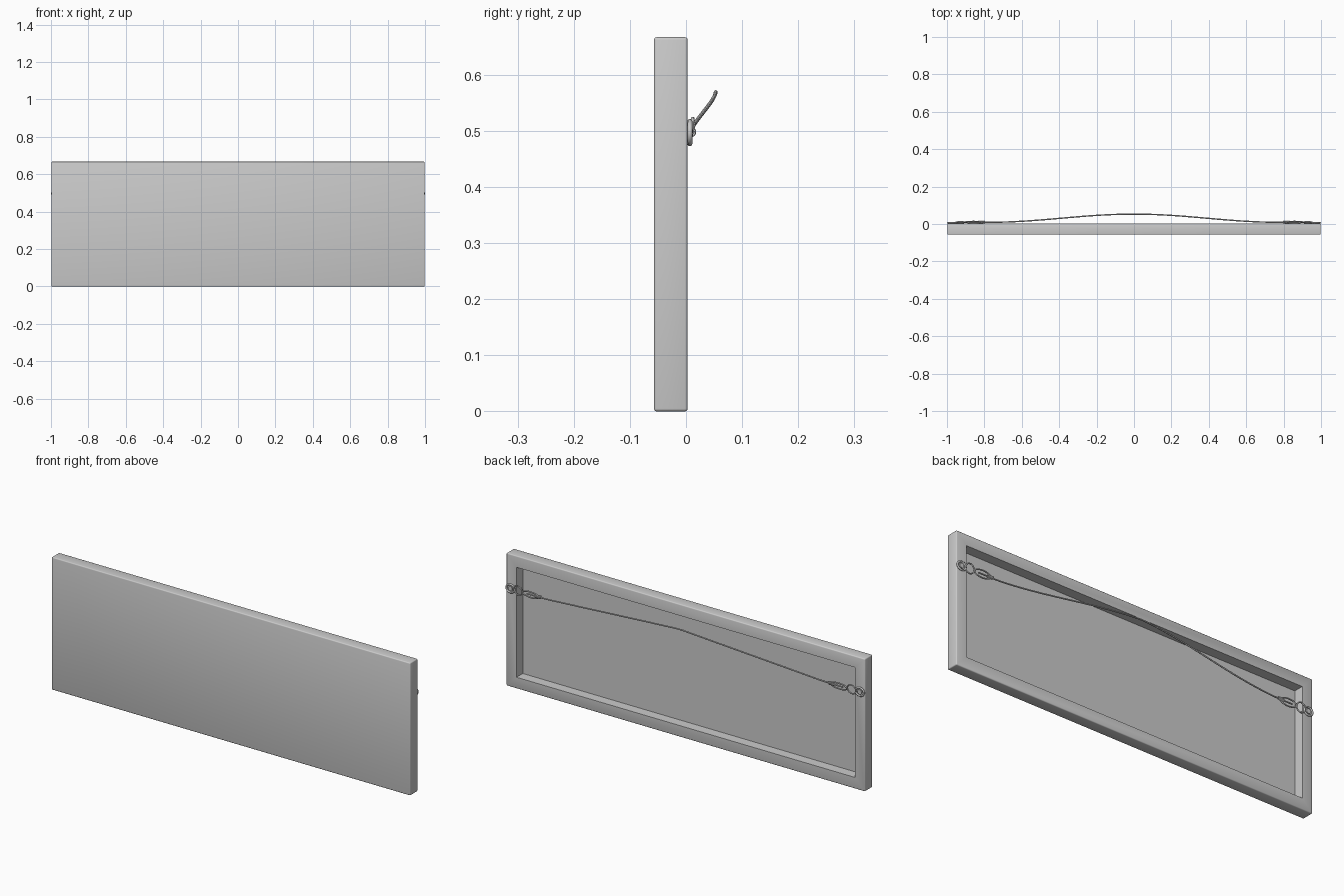
import bpy, bmesh, math
from mathutils import Vector

cube = bpy.data.objects.get("Cube")
if cube:
    bpy.data.objects.remove(cube, do_unlink=True)

grey = bpy.data.materials.new("plain_grey")
grey.use_nodes = True
colour = (0.6, 0.6, 0.6, 1)
grey.diffuse_color = colour
grey.node_tree.nodes["Principled BSDF"].inputs["Base Color"].default_value = colour

WIDTH, HEIGHT = 1.996, 0.667
FRONT, BACK = -0.057, 0.003
BAR, RECESS = 0.057, 0.05


def add_object(name, data):
    obj = bpy.data.objects.new(name, data)
    bpy.context.collection.objects.link(obj)
    obj.data.materials.append(grey)
    return obj


def tube(name, points, radius, closed=False):
    """Round wire through the given points."""
    curve = bpy.data.curves.new(name, "CURVE")
    curve.dimensions = "3D"
    curve.bevel_depth = radius
    curve.bevel_resolution = 2
    curve.resolution_u = 4
    curve.use_fill_caps = True
    spline = curve.splines.new("NURBS")
    spline.points.add(len(points) - 1)
    for p, co in zip(spline.points, points):
        p.co = (*co, 1)
    spline.use_cyclic_u = closed
    spline.use_endpoint_u = not closed
    spline.order_u = 3
    return add_object(name, curve)


def oval(cx, cz, rx, rz, y, tilt=0.0, count=20):
    """Points of an oval lying against the back."""
    angles = [math.tau * i / count for i in range(count)]
    return [(cx + rx * math.cos(a), y + tilt * math.sin(a), cz + rz * math.sin(a))
            for a in angles]


# Stretched canvas: box with a recessed back, leaving the four bars
bm = bmesh.new()
bmesh.ops.create_cube(bm, size=1)
for v in bm.verts:
    v.co = Vector((v.co.x * WIDTH, v.co.y * (BACK - FRONT) + (BACK + FRONT) / 2,
                   (v.co.z + 0.5) * HEIGHT))
outer_edges = list(bm.edges)
back = max(bm.faces, key=lambda f: f.calc_center_median().y)
bmesh.ops.inset_region(bm, faces=[back], thickness=BAR, use_even_offset=True)
floor = bmesh.ops.extrude_face_region(bm, geom=[back])["geom"]
bmesh.ops.delete(bm, geom=[back], context="FACES_ONLY")
bmesh.ops.translate(bm, verts=[g for g in floor if isinstance(g, bmesh.types.BMVert)],
                    vec=(0, -RECESS, 0))
bmesh.ops.bevel(bm, geom=[e for e in outer_edges if e.is_valid], offset=0.005,
                segments=3, profile=0.5, affect="EDGES")
bmesh.ops.recalc_face_normals(bm, faces=bm.faces)
mesh = bpy.data.meshes.new("canvas")
bm.to_mesh(mesh)
bm.free()
canvas = add_object("canvas", mesh)

# Slack hanging wire, bowed up and away from the back
wire = []
for i in range(33):
    x = -0.88 + 1.76 * i / 32
    t = min(abs(x) / 0.78, 1)
    bell = 0.5 + 0.5 * math.cos(math.pi * t)
    wire.append((x, 0.009 + 0.044 * bell, 0.497 + 0.073 * (0.65 * (1 - t) + 0.35 * bell)))
tube("hanging_wire", wire, 0.0035)

# Hanging hardware, mirrored at both ends
for side, label in ((1, "left"), (-1, "right")):
    tube(label + "_fixing_eye", oval(side * 0.972, 0.497, 0.023, 0.02, 0.007),
         0.0045, True)
    tube(label + "_hanging_ring", oval(side * 0.928, 0.499, 0.024, 0.023, 0.009, 0.003),
         0.0035, True)
    tube(label + "_wire_loop", oval(side * 0.858, 0.497, 0.045, 0.016, 0.010, 0.004),
         0.0035, True)
    # Wire wound around itself where the loop closes
    coil = []
    for i in range(41):
        a = math.tau * i / 8
        coil.append((side * (0.80 + 0.03 * i / 40), 0.010 + 0.006 * math.cos(a),
                     0.498 + 0.007 * math.sin(a)))
    tube(label + "_wire_winding", coil, 0.0025)
    # Screw holding the eye
    bpy.ops.mesh.primitive_cylinder_add(vertices=16, radius=0.012, depth=0.008,
                                        location=(side * 0.972, 0.006, 0.497),
                                        rotation=(math.pi / 2, 0, 0))
    screw = bpy.context.object
    screw.name = label + "_screw"
    screw.data.materials.append(grey)

# Smooth shading with sharp corners kept
bpy.ops.object.select_all(action="DESELECT")
canvas.select_set(True)
bpy.context.view_layer.objects.active = canvas
bpy.ops.object.shade_smooth_by_angle(angle=math.radians(40))
